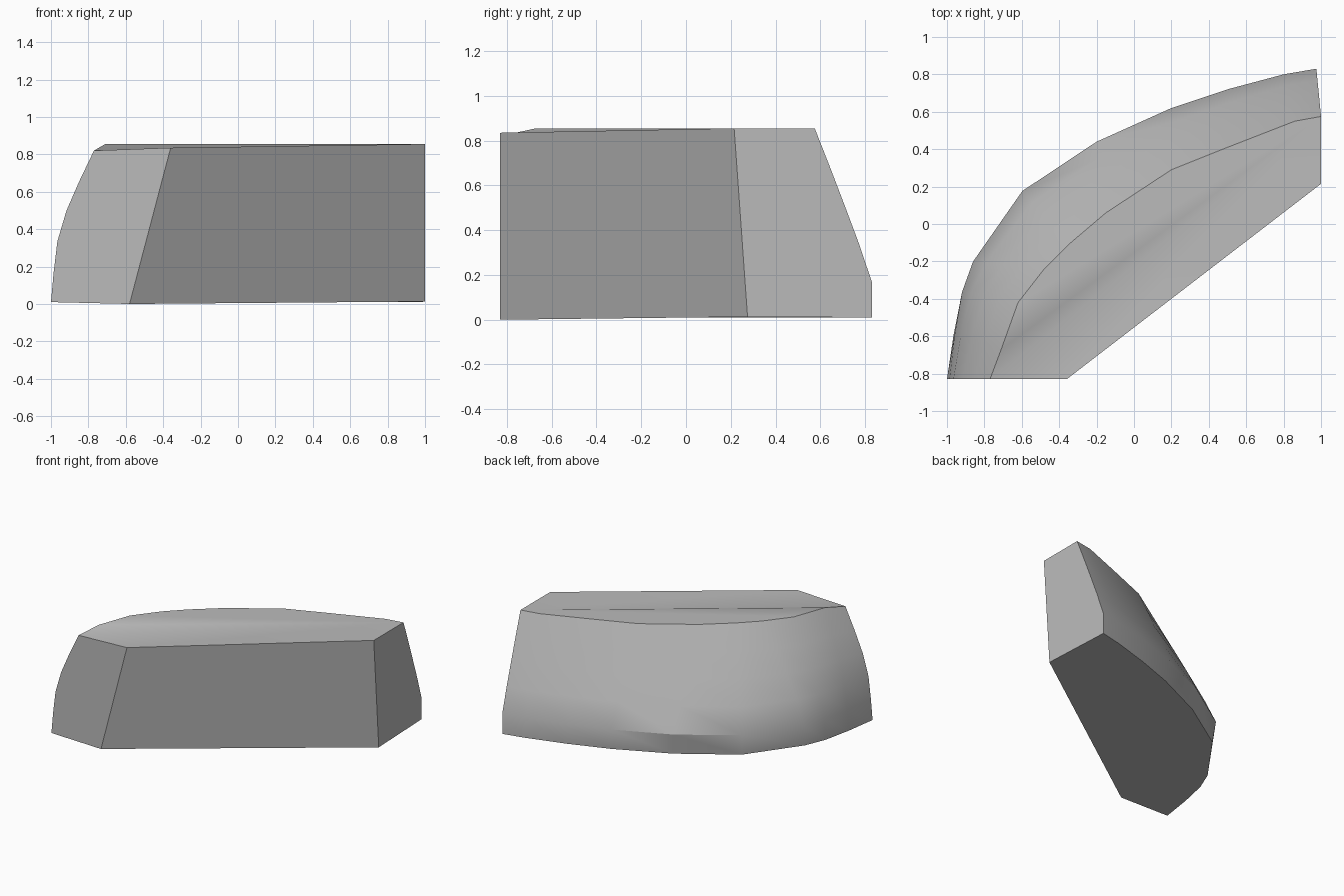
import bpy, bmesh, math
from mathutils import Vector

if "Cube" in bpy.data.objects:
    bpy.data.objects.remove(bpy.data.objects["Cube"], do_unlink=True)

grey = bpy.data.materials.new("stone grey")
grey.use_nodes = True
COLOUR = (0.5, 0.5, 0.5, 1)
grey.diffuse_color = COLOUR
grey.node_tree.nodes["Principled BSDF"].inputs["Base Color"].default_value = COLOUR

# Plan outlines of the curved back: widest line near the ground, and top rim
widest = [(-1, -.83), (-.97, -.58), (-.93, -.36), (-.87, -.2), (-.6, .18),
          (-.2, .44), (.2, .62), (.5, .72), (.8, .8), (.975, .83)]
rim = [(-.77, -.83), (-.71, -.67), (-.62, -.42), (-.48, -.24), (-.35, -.11),
       (-.15, .06), (.2, .29), (.5, .41), (.86, .55), (1, .575)]
last = len(rim) - 1

# Rows up the wall: height, lean at the rounded left end, lean at the straight right end
rows = [(.17, .06, 0), (.35, .15, .24), (.52, .36, .49), (.68, .65, .73), (.855, 1, 1)]

bm = bmesh.new()


def vert(x, y, z):
    return bm.verts.new((x, y, z))


# Slightly tucked-in bottom edge
grid = [[]]
for i, (x, y) in enumerate(widest):
    tuck = .03 * math.sin(math.pi * i / last)
    grid[0].append(vert(x + tuck * .6, y - tuck * .8, .01))

# Rows from the widest line up to the rim
for z, lean_left, lean_right in rows:
    row = []
    for i, (a, b) in enumerate(zip(widest, rim)):
        t = min(1, i / 5)
        lean = lean_left + (lean_right - lean_left) * t
        p = Vector(a).lerp(Vector(b), lean)
        drop = .035 * z / .855 if i == 0 else 0
        row.append(vert(p.x, p.y, z - drop))
    grid.append(row)

# Curved wall
for low, high in zip(grid, grid[1:]):
    for i in range(last):
        bm.faces.new((low[i], high[i], high[i + 1], low[i + 1]))

# Flat front, two cut ends and underside
low_left, low_right = vert(-.58, -.83, 0), vert(1, .275, .013)
top_left, top_right = vert(-.36, -.83, .835), vert(1, .215, .855)
bm.faces.new((low_left, low_right, top_right, top_left))
bm.faces.new([low_left, top_left] + [r[0] for r in reversed(grid)])
bm.faces.new([low_right, top_right] + [r[-1] for r in reversed(grid)])
bm.faces.new([low_left, low_right] + grid[0][::-1])

# Top, fanned from the far right corner
top = grid[-1]
corner = top[-1]
for a, b in zip(top[:-2], top[1:-1]):
    bm.faces.new((corner, a, b))
bm.faces.new((corner, top_left, top[0]))
bm.faces.new((corner, top_right, top_left))

bmesh.ops.recalc_face_normals(bm, faces=bm.faces)
mesh = bpy.data.meshes.new("rock_block")
bm.to_mesh(mesh)
bm.free()
mesh.materials.append(grey)

rock = bpy.data.objects.new("rock_block", mesh)
bpy.context.collection.objects.link(rock)
bpy.ops.object.select_all(action='DESELECT')
rock.select_set(True)
bpy.context.view_layer.objects.active = rock
bpy.ops.object.shade_smooth_by_angle(angle=math.radians(32))
